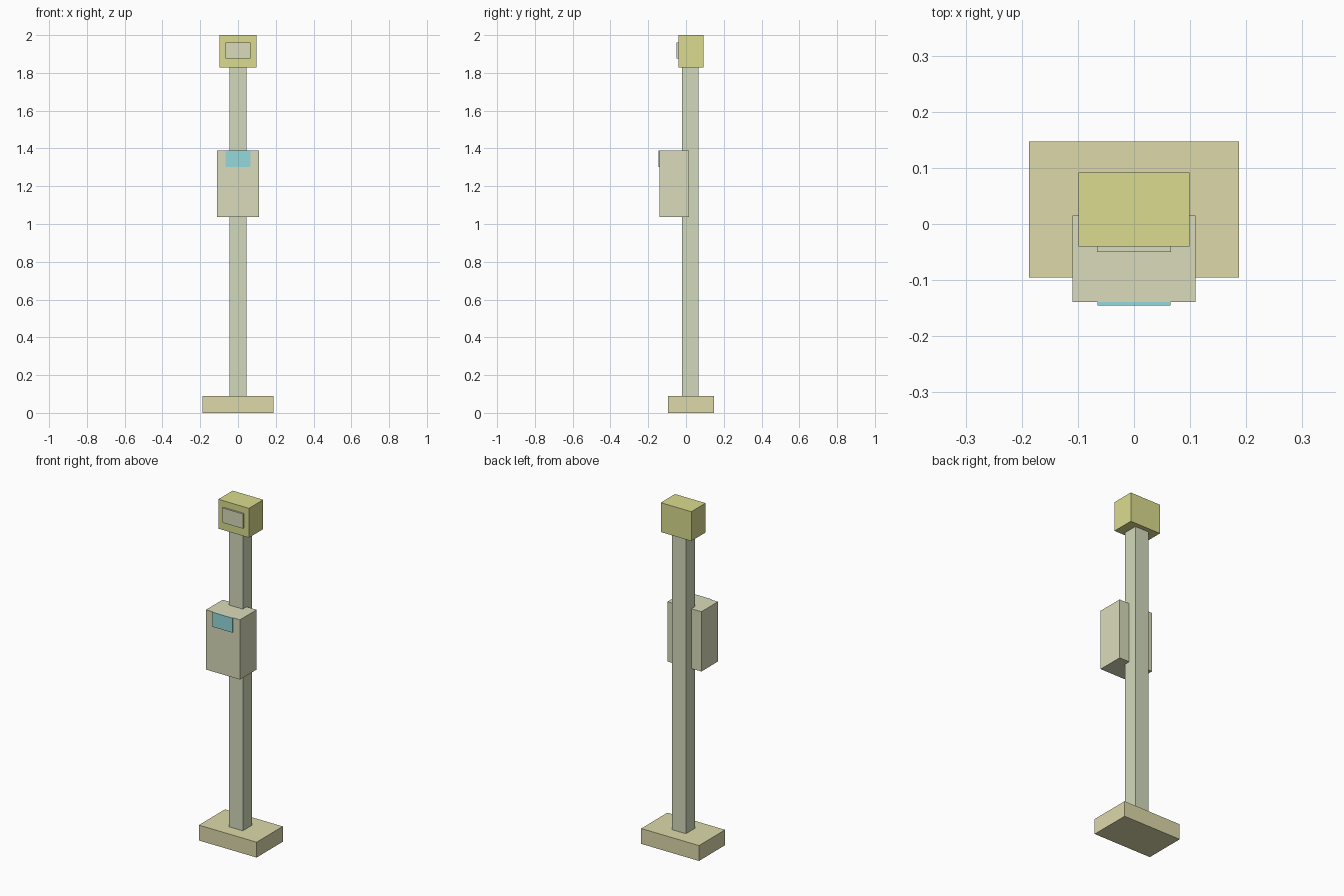
import bpy
import bmesh
from mathutils import Vector

if "Cube" in bpy.data.objects:
    bpy.data.objects.remove(bpy.data.objects["Cube"])


def material(name, rgb):
    m = bpy.data.materials.new(name)
    m.diffuse_color = (*rgb, 1)
    m.use_nodes = True
    m.node_tree.nodes["Principled BSDF"].inputs["Base Color"].default_value = m.diffuse_color
    return m


def box(name, x, y, z, mat):
    """Box centred on x = 0: half width x, (min, max) ranges in y and z."""
    bm = bmesh.new()
    bmesh.ops.create_cube(bm, size=1)
    bmesh.ops.scale(bm, vec=Vector((2 * x, y[1] - y[0], z[1] - z[0])), verts=bm.verts)
    mesh = bpy.data.meshes.new(name)
    bm.to_mesh(mesh)
    bm.free()
    mesh.materials.append(mat)
    obj = bpy.data.objects.new(name, mesh)
    obj.location = (0, sum(y) / 2, sum(z) / 2)
    bpy.context.collection.objects.link(obj)
    return obj


sand = material("sand", (0.72, 0.69, 0.40))
sage = material("sage", (0.65, 0.70, 0.50))
cream = material("cream", (0.70, 0.71, 0.49))
yellow = material("yellow", (0.70, 0.71, 0.27))
cyan = material("cyan", (0.30, 0.70, 0.72))

# Foot and post
box("base_plate", 0.187, (-0.095, 0.147), (0, 0.09), sand)
box("post", 0.045, (-0.02, 0.065), (0.09, 1.83), sage)

# Control box with screen flush to its top edge
box("control_box", 0.11, (-0.139, 0.015), (1.038, 1.388), cream)
box("screen", 0.065, (-0.145, -0.139), (1.303, 1.388), cyan)

# Head with raised front panel
box("head", 0.099, (-0.04, 0.092), (1.828, 2.0), yellow)
box("head_panel", 0.066, (-0.05, -0.04), (1.876, 1.962), cream)
